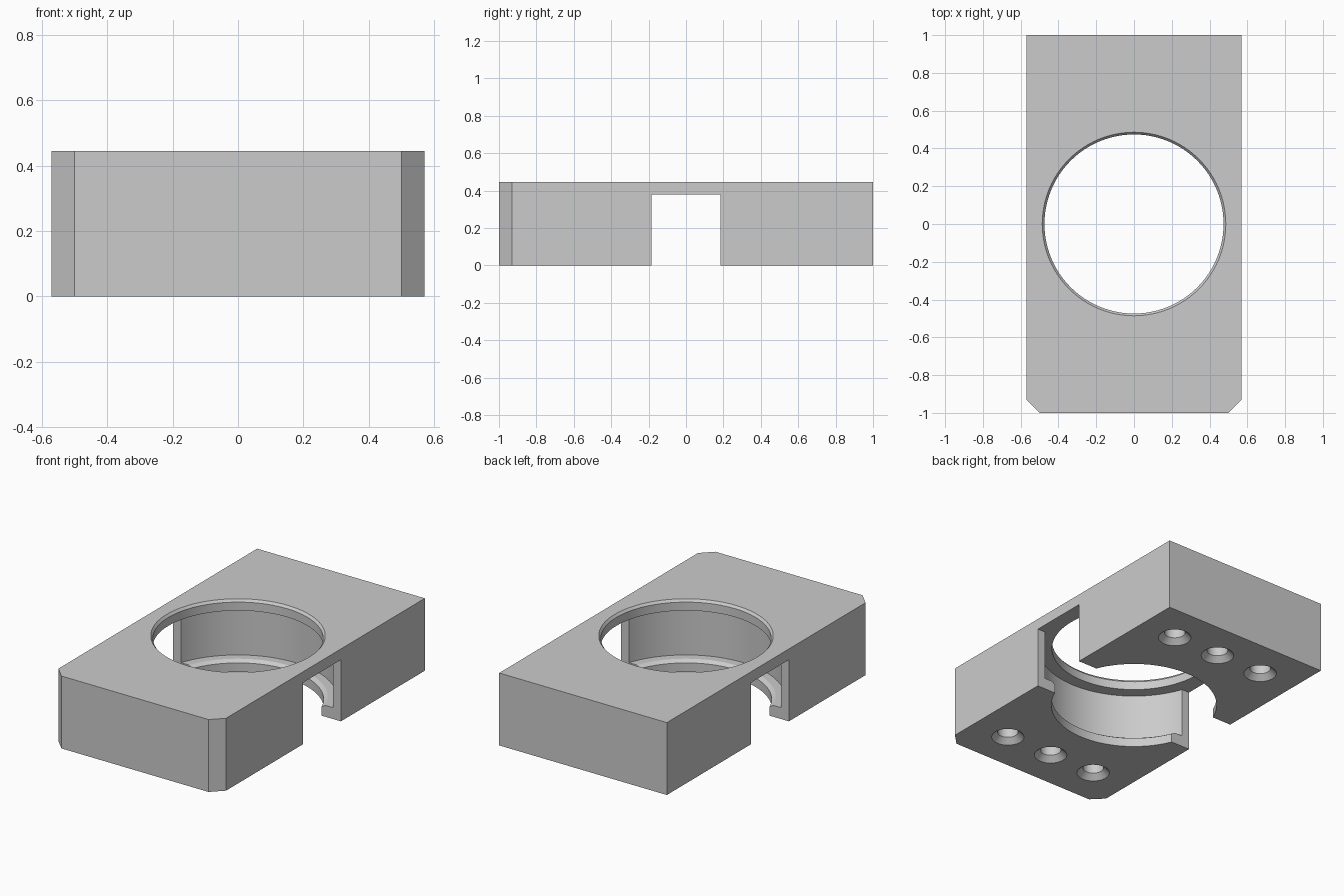
import bpy
import bmesh
import math
from mathutils import Matrix, Vector

if "Cube" in bpy.data.objects:
    bpy.data.objects.remove(bpy.data.objects["Cube"], do_unlink=True)

HEIGHT = 0.445
HALF_W = 0.57
LEDGE_Z = 0.378     # underside of the upper rim and ceiling of the side slot

grey = bpy.data.materials.new("plain_grey")
grey.use_nodes = True
grey.diffuse_color = (0.6, 0.6, 0.6, 1)
grey.node_tree.nodes["Principled BSDF"].inputs["Base Color"].default_value = (0.6, 0.6, 0.6, 1)


def make_object(name, bm):
    bmesh.ops.recalc_face_normals(bm, faces=bm.faces)
    mesh = bpy.data.meshes.new(name)
    bm.to_mesh(mesh)
    bm.free()
    mesh.materials.append(grey)
    obj = bpy.data.objects.new(name, mesh)
    bpy.context.collection.objects.link(obj)
    return obj


def prism(name, outline, height):
    bm = bmesh.new()
    face = bm.faces.new([bm.verts.new((x, y, 0)) for x, y in outline])
    top = bmesh.ops.extrude_face_region(bm, geom=[face])["geom"]
    verts = [v for v in top if isinstance(v, bmesh.types.BMVert)]
    bmesh.ops.translate(bm, verts=verts, vec=(0, 0, height))
    return make_object(name, bm)


def turned(name, profile, sides, centre=(0, 0)):
    """Closed solid of revolution from (radius, z) points, capped at both ends."""
    bm = bmesh.new()
    rings = []
    for r, z in profile:
        angles = [2 * math.pi * i / sides for i in range(sides)]
        rings.append([bm.verts.new((centre[0] + r * math.cos(a), centre[1] + r * math.sin(a), z))
                      for a in angles])
    for low, high in zip(rings, rings[1:]):
        for i in range(sides):
            j = (i + 1) % sides
            bm.faces.new((low[i], low[j], high[j], high[i]))
    bm.faces.new(rings[0])
    bm.faces.new(rings[-1])
    return make_object(name, bm)


def box(name, size, centre):
    bm = bmesh.new()
    bmesh.ops.create_cube(bm, size=1,
                          matrix=Matrix.Translation(centre) @ Matrix.Diagonal(Vector(size).to_4d()))
    return make_object(name, bm)


def cut(target, cutter):
    cutter.hide_render = True
    mod = target.modifiers.new("cut", "BOOLEAN")
    mod.operation = "DIFFERENCE"
    mod.solver = "EXACT"
    mod.object = cutter
    bpy.context.view_layer.objects.active = target
    bpy.ops.object.modifier_apply(modifier=mod.name)
    bpy.data.objects.remove(cutter, do_unlink=True)


# Main block with two bevelled front corners
body = prism("holder_block", [(-HALF_W, 1), (-HALF_W, -0.93), (-0.5, -1),
                              (0.5, -1), (HALF_W, -0.93), (HALF_W, 1)], HEIGHT)

# Stepped bore: lower lip, wide groove, upper rim with a small chamfer
bore = [(0.477, -0.1), (0.477, 0.055), (0.5, 0.07), (0.55, 0.07), (0.55, LEDGE_Z),
        (0.474, LEDGE_Z), (0.474, HEIGHT - 0.015), (0.486, HEIGHT), (0.486, HEIGHT + 0.1)]
cut(body, turned("bore_cutter", bore, 96))

# Slot across both sides, open at the bottom
cut(body, box("slot_cutter", (2, 0.37, LEDGE_Z + 0.2), (0, 0, (LEDGE_Z - 0.2) / 2)))

# Two rows of countersunk blind holes underneath
hole = [(0.094, -0.05), (0.094, 0), (0.06, 0.033), (0.06, 0.25)]
for y in (-0.75, 0.75):
    for x in (-0.322, 0, 0.322):
        cut(body, turned("hole_cutter", hole, 40, (x, y)))

# Smooth round walls, crisp edges
bpy.ops.object.select_all(action="DESELECT")
body.select_set(True)
bpy.context.view_layer.objects.active = body
bpy.ops.object.shade_smooth_by_angle(angle=math.radians(20))
